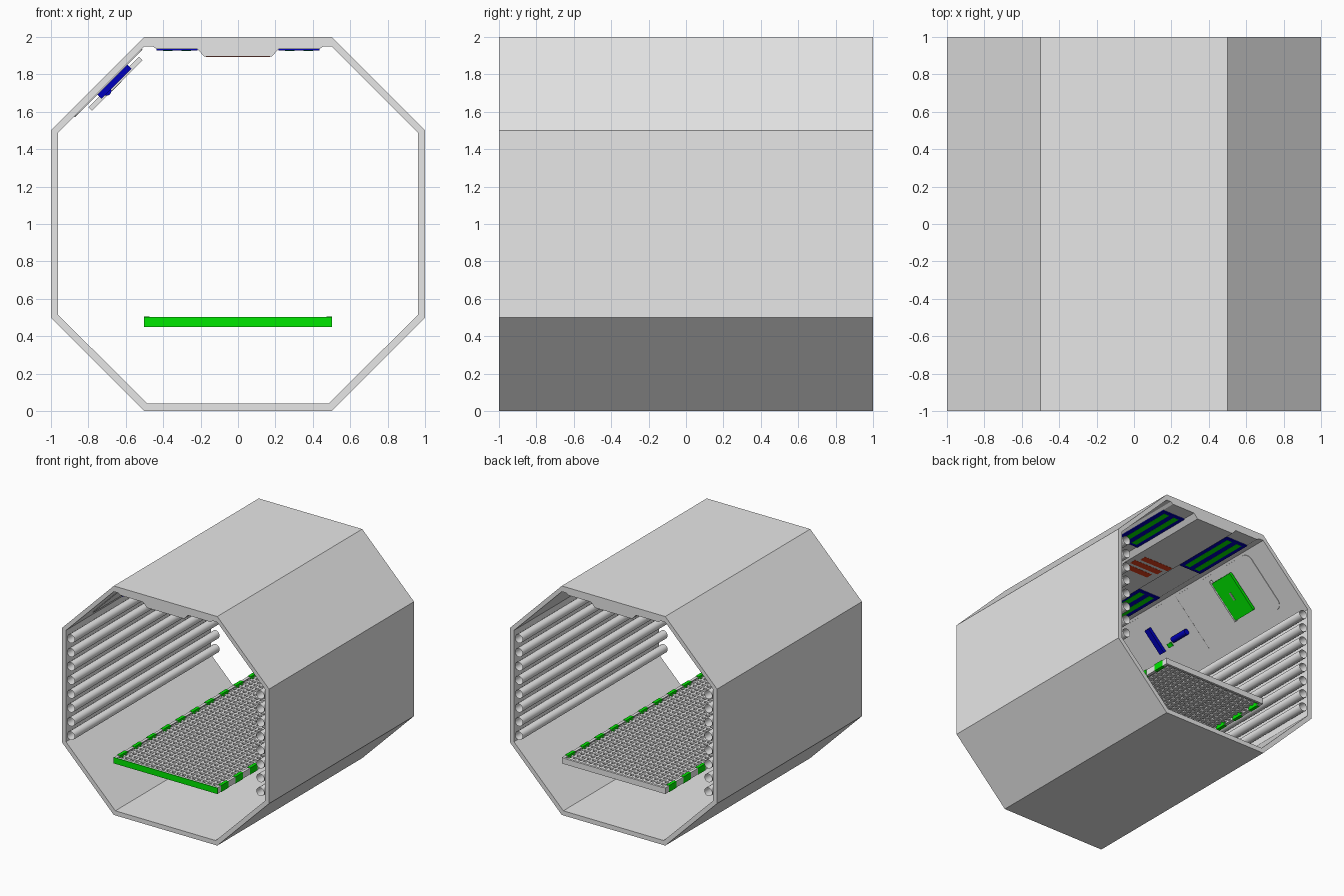
import bpy, bmesh, math
from mathutils import Matrix, Vector

cube = bpy.data.objects.get("Cube")
if cube:
    bpy.data.objects.remove(cube, do_unlink=True)


def material(name, rgb):
    m = bpy.data.materials.new(name)
    m.use_nodes = True
    m.diffuse_color = (*rgb, 1)
    m.node_tree.nodes["Principled BSDF"].inputs["Base Color"].default_value = (*rgb, 1)
    return m


GREY = material("light grey", (0.8, 0.8, 0.8))
DARK = material("dark grey", (0.3, 0.3, 0.3))
GREEN = material("green", (0, 0.8, 0))
BLUE = material("blue", (0, 0, 0.5))
RED = material("red", (0.8, 0.05, 0.01))


def finish(bm, name, mat):
    bmesh.ops.recalc_face_normals(bm, faces=bm.faces)
    mesh = bpy.data.meshes.new(name)
    bm.to_mesh(mesh)
    bm.free()
    mesh.materials.append(mat)
    ob = bpy.data.objects.new(name, mesh)
    bpy.context.collection.objects.link(ob)


def boxes(name, mat, spans, frame=Matrix(), corner=0):
    """Join axis-aligned boxes, each given as x, y and z ranges in a frame."""
    bm = bmesh.new()
    for span in spans:
        centre = Vector([(a + b) / 2 for a, b in span])
        size = Vector([abs(b - a) for a, b in span])
        bmesh.ops.create_cube(bm, size=1, matrix=Matrix.Translation(centre) @ Matrix.Diagonal((*size, 1)))
    if corner:
        upright = [e for e in bm.edges
                   if abs(e.verts[0].co.z - e.verts[1].co.z) > 1e-4]
        bmesh.ops.bevel(bm, geom=upright, offset=corner, segments=5, profile=0.5, affect='EDGES')
    bm.transform(frame)
    finish(bm, name, mat)


# Octagonal shell with the shaped ceiling, extruded along y
def mirrored(half):
    return half + [(-x, z) for x, z in reversed(half)]


outer = mirrored([(0.5, 0), (1, 0.5), (1, 1.5), (0.5, 2)])
inner = mirrored([(0.485, 0.04), (0.962, 0.515), (0.962, 1.488), (0.5, 1.95), (0.457, 1.95),
                  (0.435, 1.935), (0.217, 1.935), (0.18, 1.895)])
bm = bmesh.new()
for loop in (outer, inner):
    vs = [bm.verts.new((x, -1, z)) for x, z in loop]
    for i, v in enumerate(vs):
        bm.edges.new((v, vs[(i + 1) % len(vs)]))
bmesh.ops.triangle_fill(bm, edges=bm.edges[:], use_beauty=True, normal=(0, -1, 0))
ext = bmesh.ops.extrude_face_region(bm, geom=bm.faces[:])
bmesh.ops.translate(bm, vec=(0, 2, 0), verts=[g for g in ext["geom"] if isinstance(g, bmesh.types.BMVert)])
finish(bm, "octagonal_shell", GREY)

# Open pipes along both side walls
for side, label in ((1, "left"), (-1, "right")):
    for i in range(8):
        bpy.ops.mesh.primitive_cylinder_add(
            vertices=16, radius=0.037, depth=2, end_fill_type='NOTHING',
            location=(side * 0.915, 0, 0.58 + 0.121 * i), rotation=(math.pi / 2, 0, 0))
        pipe = bpy.context.object
        pipe.name = f"{label}_wall_pipe_{i + 1}"
        pipe.data.materials.append(GREY)
        bpy.ops.object.shade_smooth_by_angle()

# Walkway: side rails, end plates, grating and green blocks wrapped round the rails
rails, blocks = [], []
for s in (1, -1):
    rails.append(((s * 0.488, s * 0.5), (-0.995, 1), (0.45, 0.503)))
    for z in (0.45, 0.496):
        rails.append(((s * 0.475, s * 0.5), (-0.995, 1), (z, z + 0.007)))
    for i in range(10):
        y = -0.95 + 0.2 * i
        blocks.append(((s * 0.474, s * 0.503), (y, y + 0.1), (0.448, 0.506)))
boxes("walkway_rails", GREY, rails)
boxes("walkway_rail_blocks", GREEN, blocks)
boxes("walkway_back_plate", GREY, [((-0.49, 0.49), (0.98, 1), (0.45, 0.5))])
boxes("walkway_front_frame", GREY, [((-0.49, 0.49), (-0.996, -0.97), (0.45, 0.5))])
boxes("walkway_front_plate", GREEN, [((-0.503, 0.503), (-1, -0.995), (0.45, 0.503))])
bars = []
for i in range(39):
    y = -0.95 + 0.05 * i
    bars.append(((-0.488, 0.488), (y - 0.012, y + 0.012), (0.474, 0.488)))
for i in range(19):
    x = -0.45 + 0.05 * i
    bars.append(((x - 0.01, x + 0.01), (-0.98, 0.98), (0.476, 0.486)))
boxes("walkway_grating", GREY, bars)

# Ceiling lights: blue frames with two green strips
frames, strips = [], []
for s in (1, -1):
    for y in (0.59, -0.49):
        frames.append(((s * 0.217, s * 0.435), (y - 0.29, y + 0.29), (1.927, 1.936)))
        for x in (0.277, 0.375):
            strips.append(((s * (x - 0.025), s * (x + 0.025)),
                           (y - 0.26, y + 0.26), (1.926, 1.93)))
boxes("ceiling_light_frames", BLUE, frames)
boxes("ceiling_light_strips", GREEN, strips)

# Red staggered marker bars under the central ceiling duct
boxes("ceiling_marker_bars", RED,
      [((-0.17 + 0.03 * i, 0.11 + 0.03 * i), (0.21 - 0.09 * i, 0.27 - 0.09 * i), (1.8938, 1.896))
       for i in range(3)])

# Fittings on the upper right slope: local x runs down the slope, z inward
r = math.sqrt(0.5)
slope = Matrix(((-r, 0, r, -0.475), (0, 1, 0, 0), (-r, 0, -r, 1.975), (0, 0, 0, 1)))


def fitting(name, mat, down, along, height, corner=0):
    span = (tuple(d * r for d in down), along, height)
    boxes(name, mat, [span], slope, corner)


fitting("slope_panel", GREY, (0.08, 0.8), (-0.79, 0.79), (-0.002, 0.005), 0.06)
fitting("slope_panel_seam", DARK, (0.09, 0.79), (-0.102, -0.099), (0.003, 0.0055))
fitting("slope_green_box", GREEN, (0.17, 0.665), (0.33, 0.55), (0.018, 0.045), 0.012)
fitting("slope_box_bracket", GREY, (0.135, 0.675), (0.315, 0.329), (0.018, 0.045))
fitting("slope_box_handle", DARK, (0.36, 0.46), (0.43, 0.45), (0.043, 0.047))
fitting("slope_blue_bar", BLUE, (0.24, 0.56), (-0.55, -0.5), (0.004, 0.036))
fitting("slope_green_button", GREEN, (0.5, 0.55), (-0.45, -0.4), (0.004, 0.015))

# Blue grip on the slope panel
bpy.ops.mesh.primitive_cylinder_add(vertices=16, radius=0.025, depth=0.17)
grip = bpy.context.object
grip.name = "slope_blue_grip"
grip.matrix_world = (slope @ Matrix.Translation((0.49 * r, -0.27, 0.026))
                     @ Matrix.Rotation(math.pi / 2, 4, 'X'))
grip.data.materials.append(BLUE)
bpy.ops.object.shade_smooth_by_angle()
